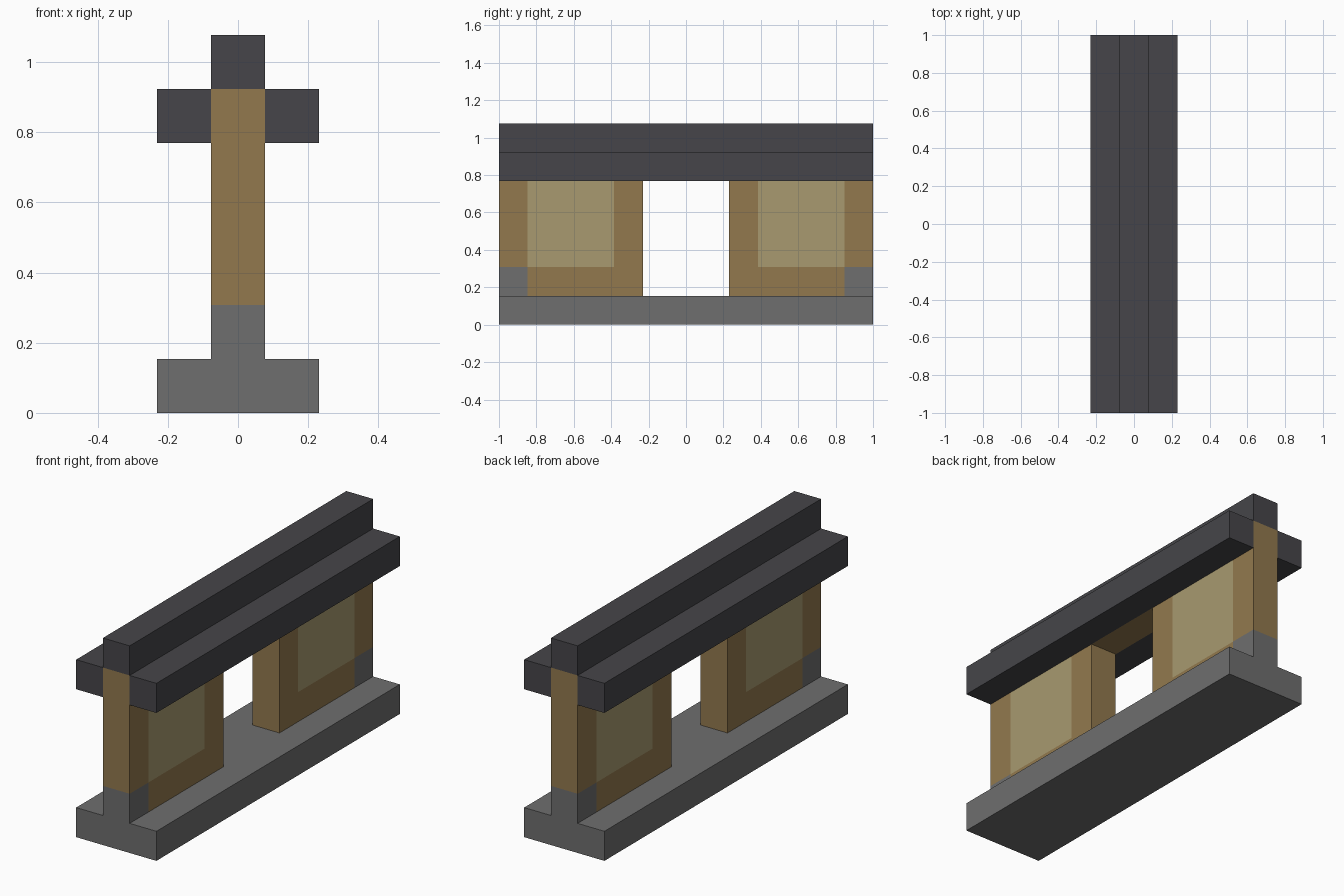
import bpy, bmesh
from mathutils import Matrix, Vector

cube = bpy.data.objects.get("Cube")
if cube:
    bpy.data.objects.remove(cube, do_unlink=True)

U = 2 / 13  # block unit


def material(name, rgb):
    m = bpy.data.materials.new(name)
    m.use_nodes = True
    m.diffuse_color = (*rgb, 1)
    m.node_tree.nodes["Principled BSDF"].inputs["Base Color"].default_value = (*rgb, 1)
    return m


stone = material("grey stone", (0.156, 0.156, 0.156))
timber = material("brown timber", (0.287, 0.191, 0.076))
plaster = material("tan plaster", (0.392, 0.323, 0.162))
slate = material("dark slate", (0.061, 0.060, 0.067))


def block(name, lo, hi, mats, cuts=(), rule=None):
    """Box between two corners in block units, cut by planes and coloured by rule."""
    lo, hi = Vector(lo), Vector(hi)
    bm = bmesh.new()
    bmesh.ops.create_cube(bm, size=1, matrix=Matrix.Translation((lo + hi) / 2)
                          @ Matrix.Diagonal((*(hi - lo), 1)))
    for axis, pos in cuts:
        normal = Vector((0, 0, 0))
        normal[axis] = 1
        bmesh.ops.bisect_plane(bm, geom=bm.verts[:] + bm.edges[:] + bm.faces[:],
                               plane_co=normal * pos, plane_no=normal)
    if rule:
        for f in bm.faces:
            f.material_index = rule(f.calc_center_median(), f.normal)
    bmesh.ops.scale(bm, vec=(U, U, U), verts=bm.verts)
    mesh = bpy.data.meshes.new(name)
    bm.to_mesh(mesh)
    bm.free()
    for m in mats:
        mesh.materials.append(m)
    obj = bpy.data.objects.new(name, mesh)
    bpy.context.collection.objects.link(obj)


def wall_colour(c, n):
    # stone at the outer foot, plaster panel on the broad sides, timber elsewhere
    if c.z < 2 and abs(c.y) > 5.5:
        return 1
    if abs(n.x) > 0.5 and c.z > 2 and 2.5 < abs(c.y) < 5.5:
        return 2
    return 0


# Foundation
block("foundation", (-1.5, -6.5, 0), (1.5, 6.5, 1), [stone])

# Two wall sections with a doorway between them
for name, y0, y1 in (("front_wall", -6.5, -1.5), ("back_wall", 1.5, 6.5)):
    side = -1 if y0 < 0 else 1
    block(name, (-0.5, y0, 1), (0.5, y1, 5), [timber, stone, plaster],
          [(2, 2), (1, side * 2.5), (1, side * 5.5)], wall_colour)

# Timber lintel running the full length
block("lintel", (-0.5, -6.5, 5), (0.5, 6.5, 6), [timber])

# Stepped roof
block("right_eave", (-1.5, -6.5, 5), (-0.5, 6.5, 6), [slate])
block("left_eave", (0.5, -6.5, 5), (1.5, 6.5, 6), [slate])
block("roof_ridge", (-0.5, -6.5, 6), (0.5, 6.5, 7), [slate])
